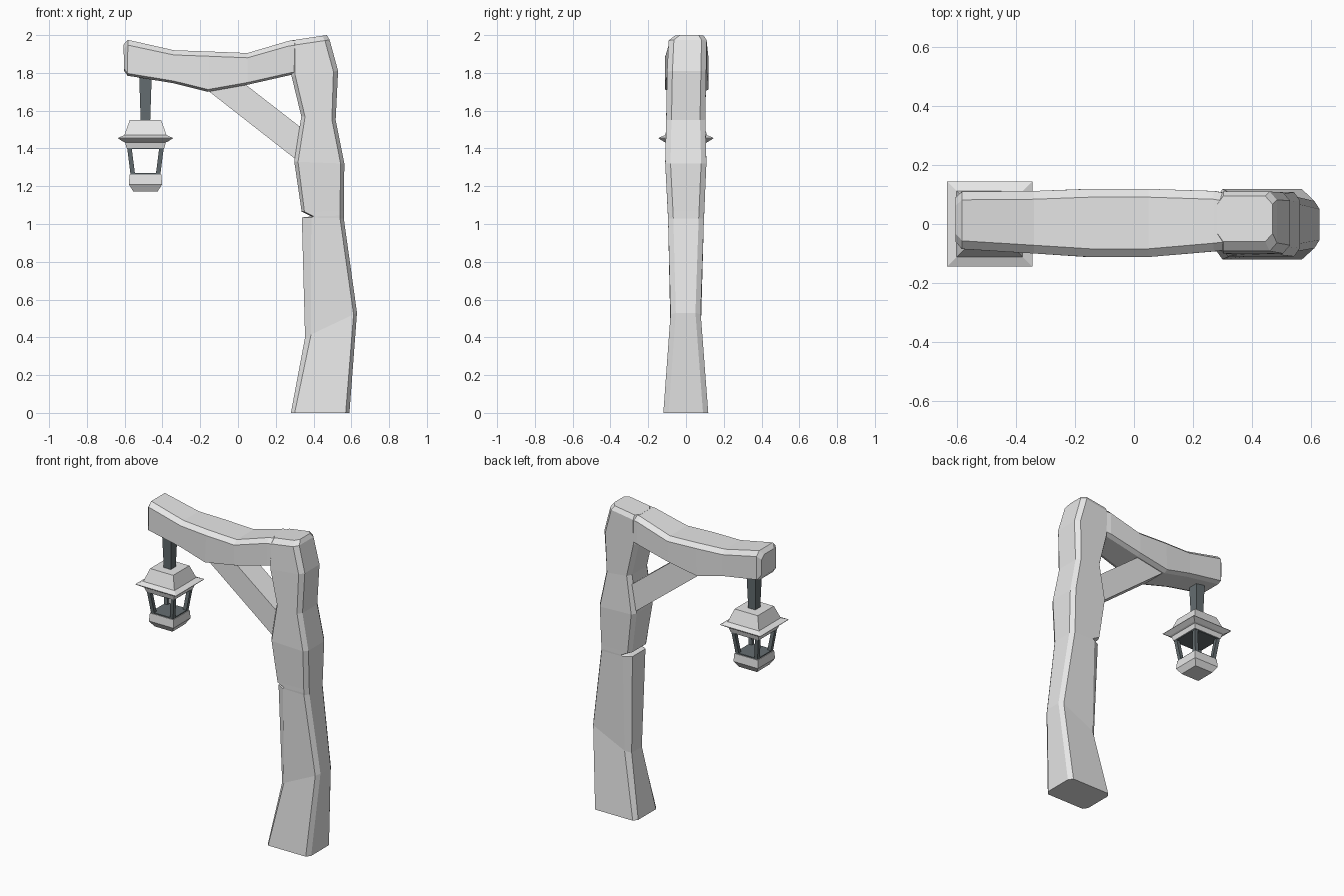
import bpy, bmesh
from mathutils import Vector

if "Cube" in bpy.data.objects:
    bpy.data.objects.remove(bpy.data.objects["Cube"])


def material(name, rgb):
    m = bpy.data.materials.new(name)
    m.diffuse_color = (*rgb, 1)
    m.use_nodes = True
    m.node_tree.nodes["Principled BSDF"].inputs["Base Color"].default_value = m.diffuse_color
    return m


GREY = material("light_grey", (0.8, 0.8, 0.8))
IRON = material("dark_iron", (0.13, 0.155, 0.165))


def loft(name, rings, mat):
    """Skin a list of equal-length rings and cap both ends."""
    bm = bmesh.new()
    vs = [[bm.verts.new(p) for p in r] for r in rings]
    n = len(vs[0])
    for lo, hi in zip(vs, vs[1:]):
        for i in range(n):
            j = (i + 1) % n
            bm.faces.new((lo[i], lo[j], hi[j], hi[i]))
    bm.faces.new(vs[0][::-1])
    bm.faces.new(vs[-1])
    bmesh.ops.recalc_face_normals(bm, faces=bm.faces)
    me = bpy.data.meshes.new(name)
    bm.to_mesh(me)
    bm.free()
    me.materials.append(mat)
    ob = bpy.data.objects.new(name, me)
    bpy.context.collection.objects.link(ob)
    return ob


def beam_ring(ax, az, bx, bz, y0, y1, ca, cb, d=0.028):
    """Chamfered rectangle spanning edge a to edge b in xz, and y0 to y1."""
    a, b = Vector((ax, 0, az)), Vector((bx, 0, bz))
    u = (b - a).normalized()
    p, q = a + u * ca, b - u * cb
    pts = [(p, y0), (q, y0), (b, y0 + d), (b, y1 - d),
           (q, y1), (p, y1), (a, y1 - d), (a, y0 + d)]
    return [v + Vector((0, y, 0)) for v, y in pts]


def square_ring(x, h, z, y=0):
    return [(x + sx * h, y + sy * h, z)
            for sx, sy in ((-1, -1), (1, -1), (1, 1), (-1, 1))]


# Crooked post: left edge, right edge, front and back, left and right chamfer
post = [
    (.28, 0, .59, 0, -.12, .118, .02, .02),
    (.355, .40, .63, .53, -.082, .078, .035, .02),
    (.338, 1.035, .56, 1.03, -.095, .095, .05, .02),
    (.39, 1.04, .56, 1.045, -.096, .096, .01, .02),    # split in the wood
    (.337, 1.065, .56, 1.07, -.097, .097, .015, .02),
    (.298, 1.33, .563, 1.32, -.11, .108, .02, .02),
    (.335, 1.57, .517, 1.55, -.105, .102, .02, .02),
    (.283, 1.785, .53, 1.81, -.1, .107, .02, .025),
    (.283, 1.945, .485, 1.975, -.092, .11, .02, .025),
    (.283, 1.972, .47, 2.0, -.06, .095, .02, .025),
]
loft("post", [beam_ring(*s) for s in post], GREY)

# Sagging arm: bottom edge, top edge, front and back, chamfers
arm = [
    (-.603, 1.81, -.606, 1.95, -.06, .09, .012, .025),
    (-.585, 1.785, -.583, 1.975, -.085, .11, .012, .028),
    (-.34, 1.745, -.34, 1.92, -.1, .112, .012, .025),
    (-.16, 1.70, -.15, 1.913, -.112, .119, .012, .025),
    (.05, 1.737, .05, 1.905, -.112, .119, .012, .025),
    (.275, 1.788, .27, 1.97, -.093, .112, .012, .027),
    (.34, 1.80, .34, 1.975, -.085, .1, .012, .027),
]
loft("arm", [beam_ring(*s) for s in arm], GREY)

# Diagonal brace under the arm, ends sunk into arm and post
outline = [(-.215, 1.75), (-.02, 1.785), (.36, 1.49), (.36, 1.30)]
loft("brace", [[(x, y, z) for x, z in outline] for y in (-.075, .082)], GREY)

# Lantern
LX = -.49


def stack(name, profile, mat):
    return loft(name, [square_ring(LX, h, z) for h, z in profile], mat)


stack("hanger", [(.025, 1.54), (.033, 1.78)], IRON)
stack("lantern_roof", [(.1, 1.403), (.108, 1.432), (.118, 1.436), (.145, 1.453),
                       (.145, 1.456), (.112, 1.47), (.083, 1.55)], GREY)
stack("lantern_ceiling", [(.097, 1.398), (.097, 1.404)], IRON)
stack("lantern_base", [(.065, 1.173), (.088, 1.21), (.084, 1.262)], GREY)
stack("lantern_floor", [(.08, 1.261), (.08, 1.269)], IRON)
for i, (sx, sy) in enumerate(((-1, -1), (1, -1), (1, 1), (-1, 1))):
    loft(f"lantern_bar_{i + 1}",
         [square_ring(LX + sx * c, .012, z, sy * c) for c, z in ((.067, 1.262), (.085, 1.404))],
         IRON)
